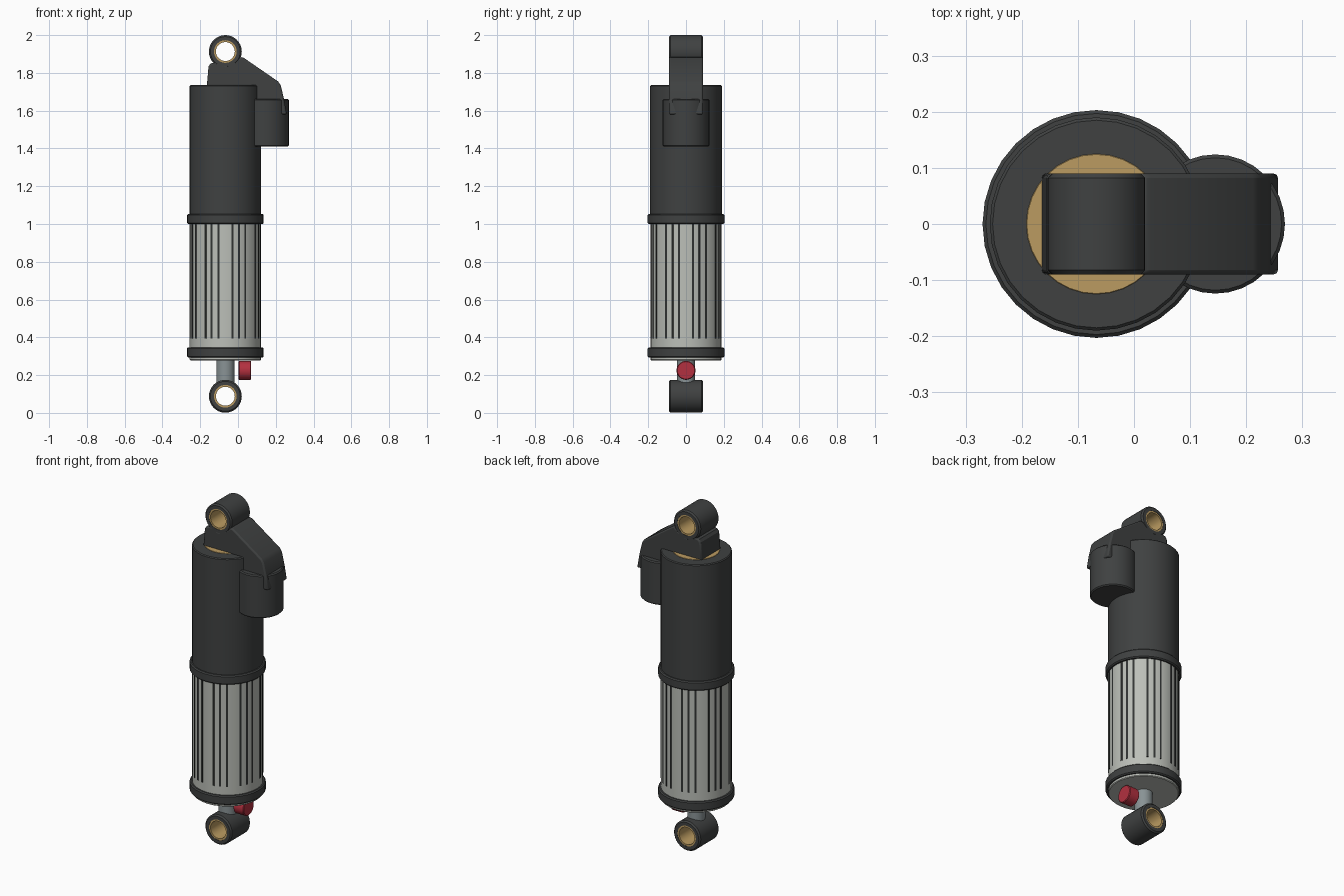
import bpy, bmesh
from math import radians, pi, cos, sin
from mathutils import Matrix, Vector

if "Cube" in bpy.data.objects:
    bpy.data.objects.remove(bpy.data.objects["Cube"])

AX = -0.067          # x of the damper axis
HALF = 0.09          # half width of eyelets and bridge


def material(name, rgb):
    m = bpy.data.materials.new(name)
    m.diffuse_color = (*rgb, 1)
    m.use_nodes = True
    m.node_tree.nodes["Principled BSDF"].inputs["Base Color"].default_value = m.diffuse_color
    return m


DARK = material("dark_anodised", (0.05, 0.053, 0.053))
SILVER = material("silver", (0.5, 0.52, 0.48))
STEEL = material("steel", (0.25, 0.29, 0.3))
BRASS = material("brass", (0.5, 0.33, 0.12))
RED = material("red", (0.45, 0.03, 0.05))
BLACK = material("groove_black", (0.03, 0.033, 0.032))


def finish(bm, name, mat):
    bmesh.ops.recalc_face_normals(bm, faces=bm.faces)
    me = bpy.data.meshes.new(name)
    bm.to_mesh(me)
    bm.free()
    ob = bpy.data.objects.new(name, me)
    bpy.context.collection.objects.link(ob)
    me.materials.append(mat)
    bpy.ops.object.select_all(action='DESELECT')
    ob.select_set(True)
    bpy.context.view_layer.objects.active = ob
    bpy.ops.object.shade_smooth_by_angle(angle=radians(30))
    return ob


def lathe(name, profile, loc, mat, axis='Z', closed=False, segs=32):
    """Spin (radius, height) points around an axis through loc."""
    bm = bmesh.new()
    vs = [bm.verts.new((r, 0, z)) for r, z in profile]
    es = [bm.edges.new(p) for p in zip(vs, vs[1:])]
    if closed:
        es.append(bm.edges.new((vs[-1], vs[0])))
    bmesh.ops.spin(bm, geom=vs + es, cent=(0, 0, 0), axis=(0, 0, 1),
                   angle=2 * pi, steps=segs, use_merge=False)
    bmesh.ops.remove_doubles(bm, verts=bm.verts, dist=1e-5)
    rot = {'Z': Matrix(), 'Y': Matrix.Rotation(radians(90), 4, 'X'),
           'X': Matrix.Rotation(radians(90), 4, 'Y')}[axis]
    bmesh.ops.transform(bm, matrix=Matrix.Translation(loc) @ rot, verts=bm.verts)
    return finish(bm, name, mat)


def rod(name, r, lo, hi, loc, mat, axis='Z', b=0.006):
    """Solid cylinder with chamfered rims."""
    return lathe(name, [(0, lo), (r - b, lo), (r, lo + b), (r, hi - b),
                        (r - b, hi), (0, hi)], loc, mat, axis)


def tube(name, ri, ro, lo, hi, loc, mat, axis='Z', b=0.006):
    """Hollow cylinder with chamfered outer rims."""
    return lathe(name, [(ri, lo), (ro - b, lo), (ro, lo + b), (ro, hi - b),
                        (ro - b, hi), (ri, hi)], loc, mat, axis, True)


# Eyelets with brass bushings
for end, z in (("lower", 0.088), ("upper", 1.913)):
    tube(end + "_eyelet", 0.06, 0.087, -HALF, HALF, (AX, 0, z), DARK, 'Y', 0.008)
    tube(end + "_bushing", 0.05, 0.062, -0.088, 0.088, (AX, 0, z), BRASS, 'Y', 0.002)

# Shaft, ribbed sleeve, collars, air can
rod("shaft", 0.048, 0.155, 0.29, (AX, 0, 0), STEEL, b=0.002)
rod("sleeve", 0.189, 0.278, 1.03, (AX, 0, 0), SILVER, b=0.004)
rod("air_can", 0.19, 1.03, 1.735, (AX, 0, 0), DARK, b=0.005)
for end, lo, hi in (("lower", 0.293, 0.347), ("upper", 1.0, 1.053)):
    tube(end + "_collar", 0.18, 0.203, lo, hi, (AX, 0, 0), DARK)
rod("top_plate", 0.125, 1.72, 1.737, (AX, 0, 0), BRASS, b=0.001)

# Dark lines on the sleeve in groups of three
bm = bmesh.new()
for k in range(32):
    if k % 4:
        a = k * 2 * pi / 32
        m = (Matrix.Translation((AX + 0.1855 * cos(a), 0.1855 * sin(a), 0.7))
             @ Matrix.Rotation(a, 4, 'Z') @ Matrix.Diagonal((0.01, 0.011, 0.61, 1)))
        bmesh.ops.create_cube(bm, size=1, matrix=m)
finish(bm, "sleeve_lines", BLACK)

# Rebound knob and side reservoir
rod("rebound_knob", 0.05, 0.003, 0.07, (0, 0, 0.225), RED, 'X', 0.004)
rod("reservoir", 0.124, 1.41, 1.662, (0.145, 0, 0), DARK)

# Bridge joining eyelet, can and reservoir
profile = [(-0.165, 1.73), (-0.156, 1.835), (-0.145, 1.85), (-0.117, 1.857),
           (-0.067, 1.838), (-0.014, 1.86), (0.015, 1.885), (0.03, 1.88),
           (0.212, 1.755), (0.226, 1.735), (0.244, 1.66), (0.258, 1.58),
           (0.2, 1.58), (0.1, 1.6), (0.08, 1.73)]
bm = bmesh.new()
face = bm.faces.new([bm.verts.new((x, -HALF, z)) for x, z in profile])
ext = bmesh.ops.extrude_face_region(bm, geom=[face], use_keep_orig=True)
bmesh.ops.translate(bm, vec=Vector((0, 2 * HALF, 0)),
                    verts=[v for v in ext["geom"] if isinstance(v, bmesh.types.BMVert)])
bridge = finish(bm, "bridge", DARK)
bev = bridge.modifiers.new("soft_edges", 'BEVEL')
bev.width, bev.segments, bev.limit_method = 0.008, 2, 'ANGLE'
bev.angle_limit = radians(40)
